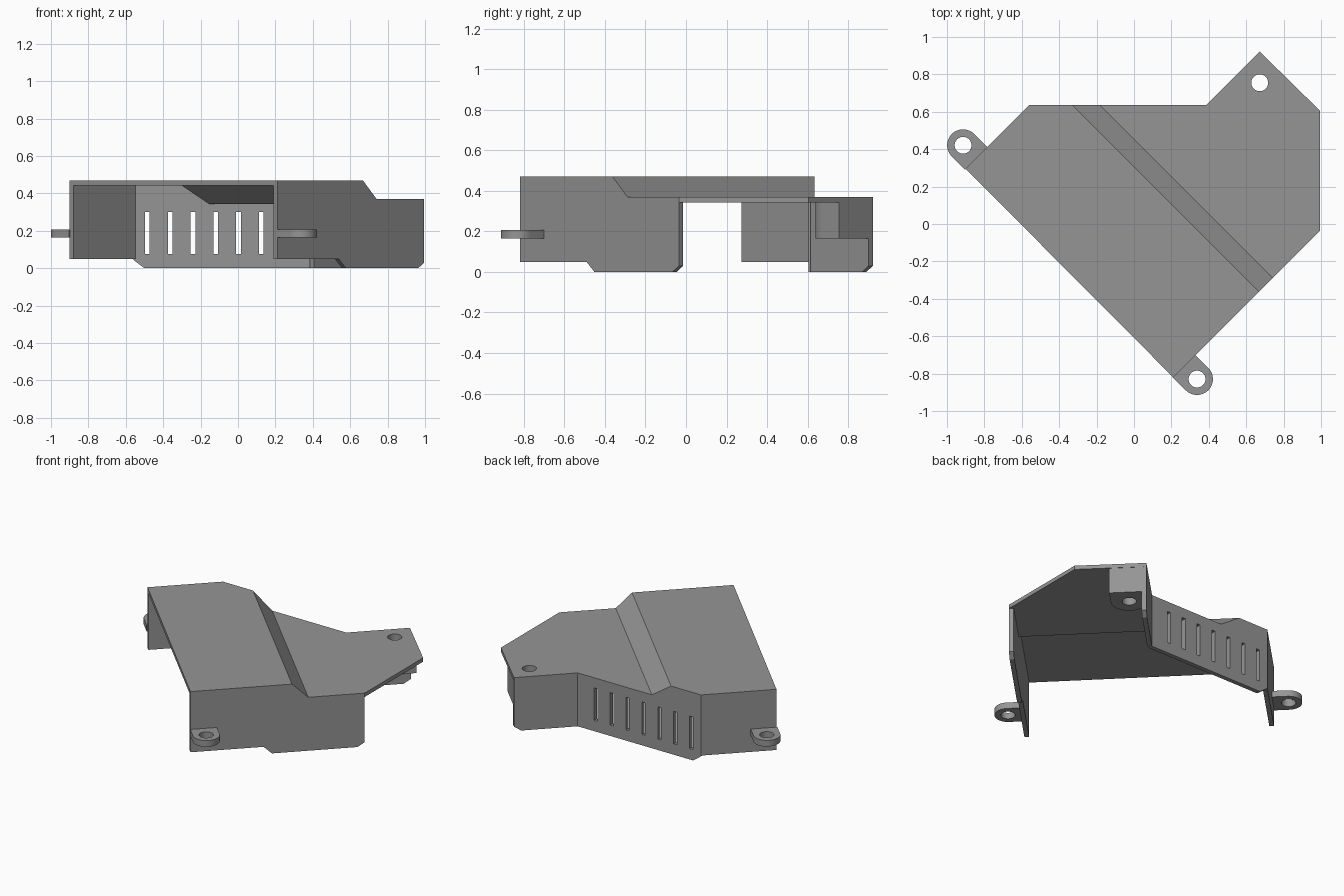
import bpy, bmesh, math
from mathutils import Vector

if "Cube" in bpy.data.objects:
    bpy.data.objects.remove(bpy.data.objects["Cube"])

grey = bpy.data.materials.new("plain grey")
grey.use_nodes = True
colour = (0.3, 0.3, 0.3, 1)
grey.diffuse_color = colour
grey.node_tree.nodes["Principled BSDF"].inputs["Base Color"].default_value = colour

THICK = 0.03
HIGH, LOW = 0.47, 0.37
FOLD_A, FOLD_B = 0.305, 0.452   # x + y along the two roof folds
A, B, C = Vector((0.21, -0.82)), Vector((0.995, -0.035)), Vector((0.995, 0.605))
D, E = Vector((0.672, 0.922)), Vector((0.385, 0.635))
F, G = Vector((-0.56, 0.635)), Vector((-0.9, 0.295))


def roof_z(p):
    t = (p[0] + p[1] - FOLD_A) / (FOLD_B - FOLD_A)
    return HIGH + (LOW - HIGH) * min(max(t, 0), 1)


def make(name, bm):
    bmesh.ops.recalc_face_normals(bm, faces=bm.faces)
    mesh = bpy.data.meshes.new(name)
    bm.to_mesh(mesh)
    bm.free()
    mesh.materials.append(grey)
    ob = bpy.data.objects.new(name, mesh)
    bpy.context.collection.objects.link(ob)
    return ob


def prism(name, points, offset):
    bm = bmesh.new()
    face = bm.faces.new([bm.verts.new(p) for p in points])
    out = bmesh.ops.extrude_face_region(bm, geom=[face], use_keep_orig=True)
    verts = [v for v in out["geom"] if isinstance(v, bmesh.types.BMVert)]
    bmesh.ops.translate(bm, verts=verts, vec=offset)
    return make(name, bm)


def cut(ob, cutter):
    # Bake the cut, then drop the cutter
    cutter.hide_render = True
    mod = ob.modifiers.new("cut", "BOOLEAN")
    mod.operation, mod.solver, mod.object = "DIFFERENCE", "EXACT", cutter
    bpy.context.view_layer.update()
    graph = bpy.context.evaluated_depsgraph_get()
    mesh = bpy.data.meshes.new_from_object(ob.evaluated_get(graph))
    ob.modifiers.clear()
    ob.data = mesh
    bpy.data.objects.remove(cutter)


def drill(ob, centre, radius=0.045):
    ring = [math.tau * i / 32 for i in range(32)]
    points = [(centre.x + radius * math.cos(a), centre.y + radius * math.sin(a), -1) for a in ring]
    cut(ob, prism("hole_cutter", points, (0, 0, 2)))


def wall(name, start, end, bottom):
    # Vertical panel; bottom lists (distance, height), top follows the roof
    along = (end - start).normalized()
    inward = Vector((-along.y, along.x)) * THICK
    length = (end - start).length
    rate = along.x + along.y
    stops = [0, length]
    if abs(rate) > 0.01:
        stops += [(f - start.x - start.y) / rate for f in (FOLD_A, FOLD_B)]
    stops = sorted((d for d in stops if 0 <= d <= length), reverse=True)
    points = [(*(start + along * d), z) for d, z in bottom]
    for d in stops:
        p = start + along * d
        points.append((p.x, p.y, roof_z(p) - 0.006))
    return prism(name, points, (inward.x, inward.y, 0))


def lug(name, centre, direction, radius, reach, z0, z1):
    # Round-ended block with a bolt hole
    u = direction.normalized()
    v = Vector((-u.y, u.x))
    outline = [centre - u * reach - v * radius]
    for i in range(25):
        a = math.pi * (i / 24 - 0.5)
        outline.append(centre + radius * (u * math.cos(a) + v * math.sin(a)))
    outline.append(centre - u * reach + v * radius)
    ob = prism(name, [(p.x, p.y, z0) for p in outline], (0, 0, z1 - z0))
    drill(ob, centre)
    return ob


# Folded roof sheet
bm = bmesh.new()
bm.faces.new([bm.verts.new((p.x, p.y, 0)) for p in (A, B, C, D, E, F, G)])
for fold in (FOLD_A, FOLD_B):
    bmesh.ops.bisect_plane(bm, geom=bm.verts[:] + bm.edges[:] + bm.faces[:],
                           plane_co=(fold, 0, 0), plane_no=(1, 1, 0))
for v in bm.verts:
    v.co.z = roof_z(v.co)
out = bmesh.ops.extrude_face_region(bm, geom=bm.faces[:], use_keep_orig=True)
lower = [v for v in out["geom"] if isinstance(v, bmesh.types.BMVert)]
bmesh.ops.translate(bm, verts=lower, vec=(0, 0, -0.027))
roof = make("roof", bm)

# Walls; the front diagonal and the left side stay open
AB, DE, EF, FG = (B - A).length, (E - D).length, (F - E).length, (G - F).length
wall("front_wall", A, B, [(0, 0.05), (0.465, 0.05), (0.52, 0), (AB - 0.045, 0), (AB, 0.03)])
wall("corner_wall", D, E, [(0, 0.03), (0.045, 0), (DE, 0)])
back_wall = wall("back_wall", E, F, [(0, 0), (EF - 0.06, 0), (EF, 0.045)])
wall("right_wall", F, G, [(0, 0.05), (FG, 0.05)])

# Vent slots
for i in range(7):
    x = -0.485 + 0.122 * i
    corners = [(x + sx * 0.0125, 0.5, z) for sx, z in ((-1, 0.075), (1, 0.075), (1, 0.3), (-1, 0.3))]
    cut(back_wall, prism("slot_cutter", corners, (0, 0.3, 0)))

# Mounting lugs and the corner boss
out_dir = Vector((1, -1))
lugs = [lug("left_lug", Vector((0.337, -0.829)), out_dir, 0.085, 0.1, 0.165, 0.208),
        lug("right_lug", Vector((-0.914, 0.421)), -out_dir, 0.085, 0.1, 0.165, 0.208)]
boss_centre = Vector((0.672, 0.755))
lugs.append(lug("corner_boss", boss_centre, Vector((-1, -1)), 0.117, 0.117, 0.165, LOW - 0.006))
drill(roof, boss_centre)

# Smooth the round surfaces only
bpy.ops.object.select_all(action="DESELECT")
for ob in lugs + [roof]:
    ob.select_set(True)
bpy.context.view_layer.objects.active = roof
bpy.ops.object.shade_smooth_by_angle(angle=math.radians(30))
